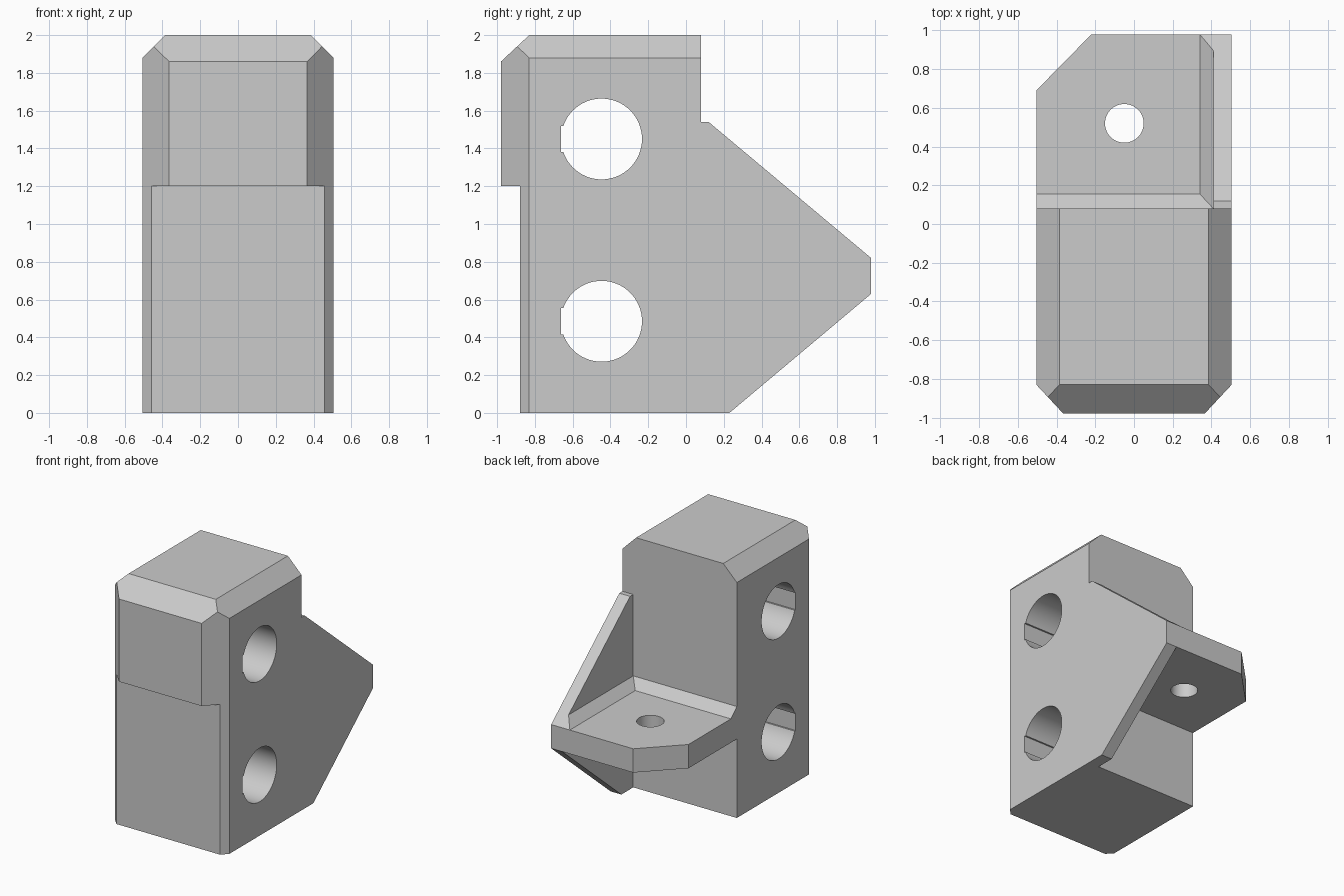
import bpy, bmesh, math
from mathutils import Vector

if "Cube" in bpy.data.objects:
    bpy.data.objects.remove(bpy.data.objects["Cube"])

grey = bpy.data.materials.new("light grey")
grey.use_nodes = True
grey.diffuse_color = (0.6, 0.6, 0.6, 1)
grey.node_tree.nodes["Principled BSDF"].inputs["Base Color"].default_value = (0.6, 0.6, 0.6, 1)

HALF, BACK, FRONT = 0.505, 0.08, -0.98

# Ways to place a flat profile (a, b) at depth d
ALONG_X = lambda a, b, d: (d, a, b)
ALONG_Y = lambda a, b, d: (a, d, b)
ALONG_Z = lambda a, b, d: (a, b, d)


def prism(name, profile, place, lo, hi, cuts=()):
    """Extrude a profile, then slice off everything beyond each (point, normal) plane."""
    bm = bmesh.new()
    face = bm.faces.new([bm.verts.new(place(a, b, lo)) for a, b in profile])
    new = bmesh.ops.extrude_face_region(bm, geom=[face])["geom"]
    shift = Vector(place(0, 0, hi)) - Vector(place(0, 0, lo))
    bmesh.ops.translate(bm, vec=shift, verts=[v for v in new if isinstance(v, bmesh.types.BMVert)])
    for point, normal in cuts:
        bmesh.ops.bisect_plane(bm, geom=bm.verts[:] + bm.edges[:] + bm.faces[:], dist=1e-5,
                               plane_co=point, plane_no=normal, clear_outer=True)
        bmesh.ops.holes_fill(bm, edges=[e for e in bm.edges if e.is_boundary], sides=0)
    bmesh.ops.recalc_face_normals(bm, faces=bm.faces[:])
    mesh = bpy.data.meshes.new(name)
    bm.to_mesh(mesh)
    bm.free()
    mesh.materials.append(grey)
    obj = bpy.data.objects.new(name, mesh)
    bpy.context.collection.objects.link(obj)
    return obj


def circle(cx, cy, r, n=64):
    return [(cx + r * math.cos(2 * math.pi * i / n), cy + r * math.sin(2 * math.pi * i / n))
            for i in range(n)]


def combine(target, other, operation):
    """Merge or cut with another part, then discard it."""
    mod = target.modifiers.new(operation, 'BOOLEAN')
    mod.object, mod.operation, mod.solver = other, operation, 'EXACT'
    bpy.context.view_layer.objects.active = target
    bpy.ops.object.modifier_apply(modifier=mod.name)
    bpy.data.objects.remove(other)


# Main block: stepped front, chamfered front corners and top sides
chamfers = []
for s in (-1, 1):
    chamfers.append(((s * HALF, -0.83, 0), (s * 0.15, -0.14, 0)))
    chamfers.append(((s * HALF, 0, 1.88), (s, 0, 1)))
block = prism("bracket_block",
              [(-0.88, 0), (BACK, 0), (BACK, 2), (-0.83, 2), (FRONT, 1.86), (FRONT, 1.2), (-0.88, 1.2)],
              ALONG_X, -HALF, HALF, chamfers)

# Side gusset with a small fillet against the shelf, trimmed by two slopes
gusset = prism("side_gusset",
               [(0.41, 0), (HALF, 0), (HALF, 1.54), (0.41, 1.54), (0.41, 0.89), (0.28, 0.76), (0.41, 0.76)],
               ALONG_Y, 0, 0.98,
               [((0, 0.98, 0.82), (0, 0.72, 0.86)), ((0, 0.98, 0.63), (0, 0.63, -0.75))])

# Rear shelf with a fillet against the block and one clipped corner
shelf = prism("rear_shelf",
              [(0, 0.63), (0.98, 0.63), (0.98, 0.82), (0.155, 0.82), (BACK, 0.89), (0, 0.89)],
              ALONG_X, -HALF, 0.45, [((-HALF, 0.69, 0), (-0.29, 0.285, 0))])

for part in (gusset, shelf):
    combine(block, part, 'UNION')

# Cross holes with a flat keyway on the front side
for z in (0.485, 1.45):
    combine(block, prism("cross_hole", circle(-0.447, z, 0.214), ALONG_X, -1, 1), 'DIFFERENCE')
    slot = [(-0.662, z - 0.07), (-0.5, z - 0.07), (-0.5, z + 0.07), (-0.662, z + 0.07)]
    combine(block, prism("keyway", slot, ALONG_X, -1, 1), 'DIFFERENCE')

# Bolt hole in the shelf
combine(block, prism("bolt_hole", circle(-0.05, 0.52, 0.1, 48), ALONG_Z, 0.4, 1.1), 'DIFFERENCE')

block.name = "mounting_bracket"
bpy.ops.object.select_all(action='DESELECT')
block.select_set(True)
bpy.context.view_layer.objects.active = block
bpy.ops.object.shade_smooth_by_angle(angle=math.radians(25))
